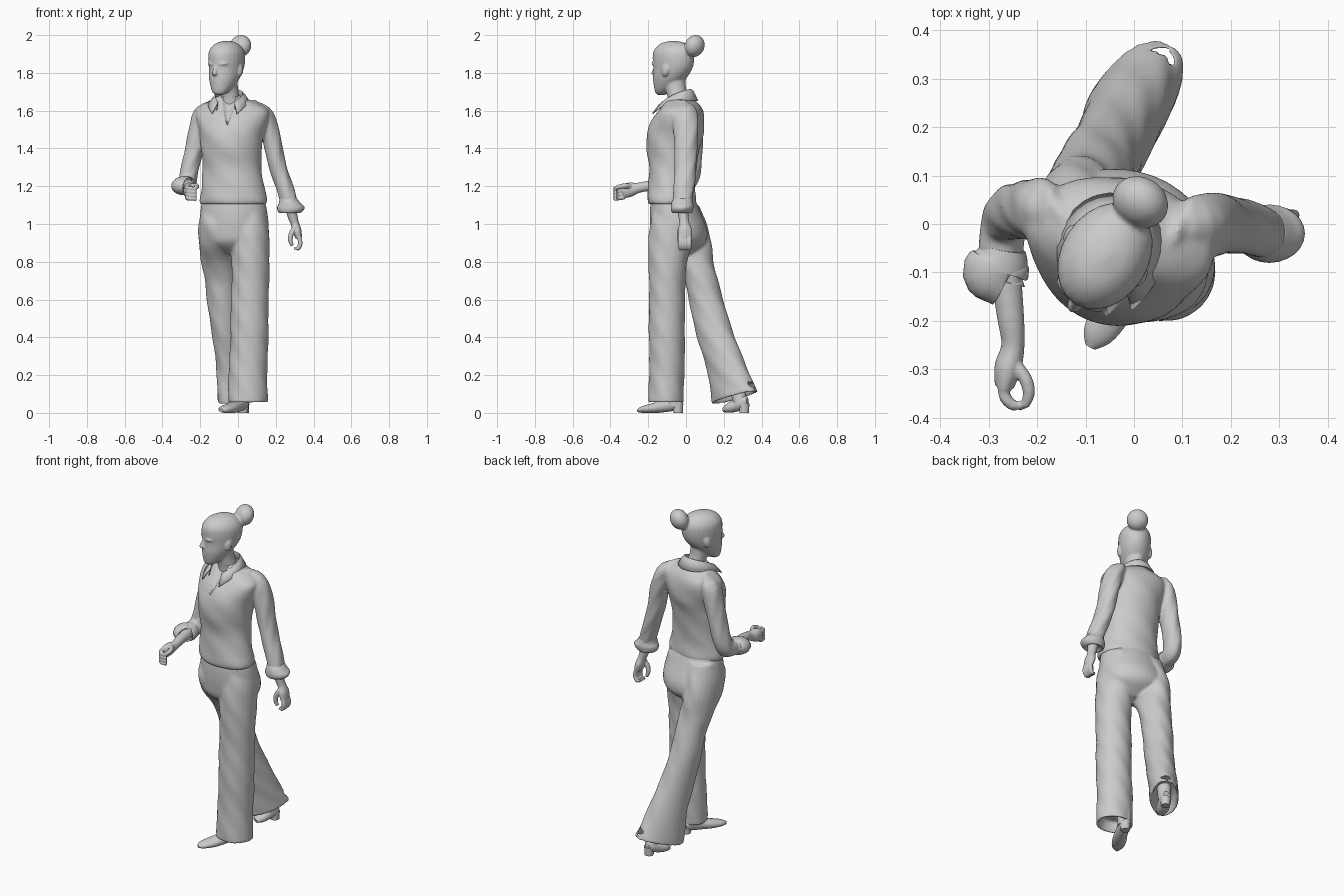
import bpy, bmesh
from math import sin, cos, pi, radians
from mathutils import Vector, Matrix


def finish(name, bm):
    bmesh.ops.recalc_face_normals(bm, faces=bm.faces)
    me = bpy.data.meshes.new(name)
    bm.to_mesh(me)
    bm.free()
    ob = bpy.data.objects.new(name, me)
    bpy.context.collection.objects.link(ob)
    return ob


def spline(rows, steps):
    """Catmull-Rom interpolation of whole ring records."""
    out, n = [], len(rows)
    for i in range(n - 1):
        p = [rows[max(0, min(n - 1, i + k))] for k in (-1, 0, 1, 2)]
        for s in range(steps):
            t = s / steps
            out.append([b + .5 * t * (c - a + t * (2*a - 5*b + 4*c - d + t * (3*(b - c) + d - a)))
                        for a, b, c, d in zip(*p)])
    return out + [list(rows[-1])]


def loft(name, rings, along=False, seg=24, steps=4, fold=0.0, hollow=0.0):
    """Rings are x, y, z, rx, ry, yaw, tilt; 'along' turns them square to the path."""
    rows = spline([tuple(r) + (0,) * (7 - len(r)) for r in rings], steps)
    if hollow:  # turn the hem inwards and up
        x, y, z, rx, ry, yaw, tilt = rows[-1]
        rows += [[x, y, z, rx - .012, ry - .012, yaw, tilt], [x, y, z + hollow, rx - .03, ry - .03, yaw, tilt]]
    bm, loops = bmesh.new(), []
    for i, (x, y, z, rx, ry, yaw, tilt) in enumerate(rows):
        c = Vector((x, y, z))
        if along:
            t = (Vector(rows[min(i + 1, len(rows) - 1)][:3]) - Vector(rows[max(i - 1, 0)][:3])).normalized()
            u = (Vector((1, 0, 0)) - t * t.x).normalized()
            v = t.cross(u)
        else:
            a = radians(yaw)
            u, v = Vector((cos(a), sin(a), 0)), Vector((-sin(a), cos(a), tilt))
        loop = []
        for k in range(seg):
            a = 2 * pi * k / seg
            f = 1 + fold * sin(3 * a + 28 * z) * sin(2 * a + 11 * z)
            p = c + u * (rx * f * cos(a)) + v * (ry * f * sin(a))
            p.z = max(p.z, 0)
            loop.append(bm.verts.new(p))
        loops.append(loop)
    for a, b in zip(loops, loops[1:]):
        for k in range(seg):
            j = (k + 1) % seg
            bm.faces.new((a[k], a[j], b[j], b[k]))
    bm.faces.new(loops[0])
    bm.faces.new(loops[-1])
    return finish(name, bm)


def ball(name, loc, size, yaw=0, pitch=0):
    bm = bmesh.new()
    m = (Matrix.Translation(loc) @ Matrix.Rotation(radians(yaw), 4, 'Z')
         @ Matrix.Rotation(radians(pitch), 4, 'X') @ Matrix.Diagonal((*size, 1)))
    bmesh.ops.create_uvsphere(bm, u_segments=24, v_segments=14, radius=1, matrix=m)
    return finish(name, bm)


def blend(name, parts, voxel, smooth):
    """Fuse overlapping parts into one continuous skin."""
    bm = bmesh.new()
    for o in parts:
        bm.from_mesh(o.data)
        bpy.data.objects.remove(o)
    ob = finish(name, bm)
    rm = ob.modifiers.new("fuse", 'REMESH')
    rm.mode, rm.voxel_size, rm.use_smooth_shade = 'VOXEL', voxel, True
    sm = ob.modifiers.new("soften", 'SMOOTH')
    sm.factor, sm.iterations = .5, smooth
    return ob


# head, turned towards -x
YAW = -32
turn = Matrix.Rotation(radians(YAW), 3, 'Z')
def face(x, y, z):
    return Vector((-.062, -.07, z)) + turn @ Vector((x, y, 0))

profile = [(1.683, -.07, .018, .018), (1.695, -.064, .038, .037), (1.725, -.044, .058, .064),
           (1.77, -.02, .076, .092), (1.82, .0, .085, .109), (1.87, .004, .09, .117),
           (1.91, .004, .087, .114), (1.94, .004, .071, .093), (1.96, .004, .045, .06), (1.97, .004, .01, .012)]
parts = [loft("skull", [(*face(0, y, z), rx, ry, YAW) for z, y, rx, ry in profile]),
         loft("nose", [(*face(0, -.1, 1.845), .008, .01, YAW), (*face(0, -.112, 1.81), .012, .015, YAW),
                       (*face(0, -.114, 1.794), .016, .018, YAW), (*face(0, -.1, 1.782), .012, .01, YAW)], seg=12),
         ball("lips", face(0, -.097, 1.752), (.024, .014, .013), YAW),
         loft("neck", [(-.035, -.025, 1.56, .075, .065), (-.04, -.04, 1.66, .053, .056),
                       (-.05, -.055, 1.72, .05, .055), (-.055, -.062, 1.78, .052, .06)]),
         loft("bun_stem", [(*face(0, .05, 1.89), .06, .055), (*face(0, .115, 1.925), .037, .037)], along=True),
         ball("bun", (.013, .045, 1.942), (.06, .05, .06), YAW, -25)]
for side in (-1, 1):
    parts.append(ball("brow", face(side * .032, -.094, 1.848), (.03, .014, .01), YAW + side * 18))
    parts.append(ball("ear", face(side * .084, .006, 1.815), (.013, .022, .034), YAW, -12))
blend("head_and_bun", parts, .005, 5)

# shirt body with both sleeves
T = -12
body = loft("body", [(-.025, -.075, 1.105, .176, .12, T), (-.025, -.075, 1.13, .181, .126, T),
                     (-.027, -.075, 1.2, .167, .122, T), (-.03, -.07, 1.3, .157, .124, T),
                     (-.035, -.07, 1.4, .162, .14, T), (-.035, -.056, 1.48, .174, .149, T),
                     (-.03, -.04, 1.55, .19, .137, T), (-.027, -.027, 1.6, .195, .113, T),
                     (-.03, -.025, 1.635, .15, .09, T), (-.04, -.03, 1.662, .09, .07, T),
                     (-.045, -.035, 1.68, .06, .058, T)], seg=40, fold=.025)
left = loft("left_sleeve", [(.06, -.02, 1.585, .05, .07), (.13, -.01, 1.578, .052, .068), (.168, .0, 1.49, .05, .066),
                            (.195, .0, 1.37, .048, .06), (.222, -.005, 1.27, .046, .058),
                            (.255, -.015, 1.17, .046, .054), (.275, -.02, 1.085, .046, .051)], along=True, fold=.06)
right = loft("right_sleeve", [(-.12, .01, 1.585, .05, .065), (-.185, .027, 1.578, .052, .065), (-.212, .03, 1.49, .052, .063),
                              (-.235, .03, 1.38, .049, .059), (-.256, .022, 1.28, .048, .057), (-.268, .0, 1.222, .048, .052),
                              (-.275, -.045, 1.207, .047, .047), (-.275, -.09, 1.202, .047, .044)], along=True, fold=.06)
shirt = blend("shirt", [body, left, right], .007, 8)

# V neckline cut into the shirt front
cutter = loft("neckline_cutter", [(-.057, -.235, 1.525, .003, .06), (-.054, -.183, 1.6, .04, .062),
                                  (-.05, -.13, 1.67, .062, .07)])
cutter.hide_render = True
cutter.display_type = 'WIRE'
cut = shirt.modifiers.new("neckline", 'BOOLEAN')
cut.object, cut.operation = cutter, 'DIFFERENCE'

# open collar: inner stand, top fold and outer wing rows
bm, rows = bmesh.new(), []
N = 20
for i in range(N + 1):
    s = 2 * i / N - 1
    a = radians(152 * s + 12)
    d = Vector((sin(a), cos(a), 0))
    c = Vector((-.045, -.04, 0))
    e = s ** 4
    rows.append([bm.verts.new(c + d * r + Vector((0, 0, z))) for r, z in (
        (.062 + .04 * e, 1.655 - .06 * e), (.068 + .025 * e, 1.715 - .07 * s * s),
        (.08 + .03 * e, 1.705 - .075 * s * s), (.105 + .04 * e, 1.655 - .07 * e))])
for p, q in zip(rows, rows[1:]):
    for k in range(3):
        bm.faces.new((p[k], p[k + 1], q[k + 1], q[k]))
col = finish("collar", bm)
col.modifiers.new("thickness", 'SOLIDIFY').thickness = .006

# turned-back cuffs, flared to one side
loft("left_cuff", [(.265, -.017, 1.135, .046, .05), (.274, -.02, 1.112, .057, .057), (.28, -.02, 1.085, .073, .06, 0, .1),
                   (.274, -.02, 1.058, .055, .05), (.276, -.02, 1.07, .03, .03)])
loft("right_cuff", [(-.27, -.05, 1.207, .047, .047), (-.275, -.075, 1.204, .058, .05), (-.285, -.1, 1.202, .069, .05),
                    (-.27, -.122, 1.2, .05, .042), (-.27, -.11, 1.2, .03, .03)], along=True)

# forearms, palms, curled fingers and thumbs
def digit(pts, r):
    return loft("digit", [(*p, r * k, r * k) for p, k in zip(pts, (1, 1.05, .95, .7))], along=True, seg=10, steps=3)

left = [loft("palm", [(.275, -.02, 1.1, .032, .032), (.292, -.012, 1.03, .025, .026), (.302, -.008, 1.0, .022, .027),
                      (.312, -.006, .965, .024, .038), (.322, -.006, .925, .017, .036)], along=True),
        digit([(.303, -.028, .985), (.283, -.034, .95), (.277, -.034, .915), (.287, -.03, .885)], .0135)]
right = [loft("palm", [(-.27, -.06, 1.209, .034, .034), (-.255, -.19, 1.202, .028, .028), (-.25, -.25, 1.192, .024, .027),
                       (-.26, -.295, 1.182, .028, .038), (-.268, -.335, 1.172, .02, .037)], along=True),
         digit([(-.245, -.29, 1.2), (-.224, -.32, 1.202), (-.217, -.35, 1.198), (-.226, -.376, 1.19)], .0135)]
for i in range(4):
    o, z = -.03 + .016 * i, 1.195 - .018 * i
    left.append(digit([(.32, o, .94), (.33, o, .9), (.318, o, .871), (.298, o, .872)], .012))
    right.append(digit([(-.27, -.325, z), (-.266, -.358, z - .004), (-.245, -.376, z - .008), (-.22, -.37, z - .01)], .012))
blend("left_hand", left, .0035, 5)
blend("right_hand", right, .0035, 5)

# trousers: hips and two flared legs
blend("trousers", [
    loft("hips", [(-.025, -.07, 1.14, .165, .112, T), (-.022, -.057, 1.06, .18, .132, T), (-.022, -.038, .97, .185, .148, T),
                  (-.025, -.035, .9, .165, .135, T), (-.02, -.04, .84, .06, .06, T)], seg=36),
    loft("left_leg", [(.055, -.07, 1.1, .085, .1), (.066, -.075, 1.0, .097, .117), (.066, -.085, .9, .102, .114),
                      (.065, -.1, .72, .1, .097), (.062, -.1, .5, .101, .096), (.055, -.102, .25, .102, .094),
                      (.052, -.105, .055, .106, .094)], fold=.035, steps=6, hollow=.06),
    loft("right_leg", [(-.105, -.03, 1.1, .088, .1), (-.112, -.03, 1.0, .096, .137), (-.112, .0, .9, .094, .137),
                       (-.104, .045, .8, .092, .102), (-.09, .08, .7, .087, .09, -8), (-.08, .104, .6, .084, .092, -16),
                       (-.05, .16, .4, .08, .106, -28), (-.018, .22, .22, .08, .122, -35),
                       (.0, .262, .08, .081, .141, -37, .25)], fold=.035, steps=6, hollow=.06)], .007, 10)

# ankles, shoes and heels
loft("left_ankle", [(.03, -.06, .25, .04, .045), (.025, -.055, .04, .032, .04)])
loft("right_ankle", [(-.01, .24, .25, .04, .045), (.025, .29, .05, .032, .038)])
loft("left_shoe", [(.03, -.022, .05, .022, .025), (.022, -.05, .05, .033, .036), (-.01, -.12, .035, .036, .032),
                   (-.045, -.18, .024, .04, .026), (-.075, -.228, .018, .032, .018), (-.09, -.253, .012, .012, .009)], along=True)
loft("right_shoe", [(.035, .325, .06, .02, .022), (.028, .305, .058, .032, .036), (.008, .265, .04, .036, .034),
                    (-.01, .228, .026, .036, .026), (-.022, .2, .015, .02, .013)], along=True)
for n, x, y in (("left_heel", .028, -.042), ("right_heel", .032, .308)):
    loft(n, [(x, y, .05, .028, .028), (x, y, 0, .025, .025)])

# smooth shading with sharp hems
bpy.ops.object.select_all(action='SELECT')
bpy.context.view_layer.objects.active = col
bpy.ops.object.shade_smooth_by_angle(angle=radians(50))
